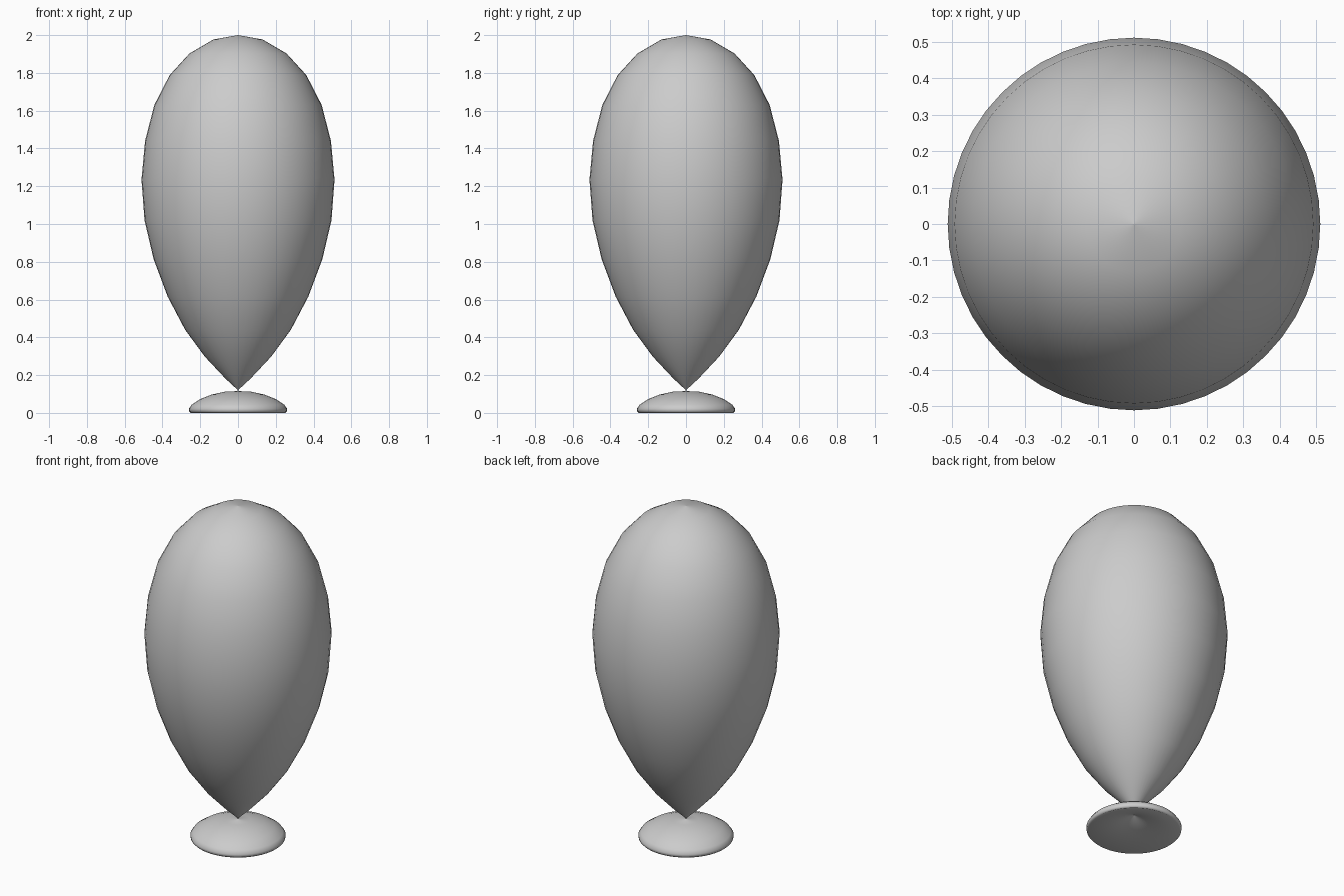
import bpy
import bmesh
from math import cos, sin, tau

SEGMENTS = 48

cube = bpy.data.objects.get("Cube")
if cube:
    bpy.data.objects.remove(cube, do_unlink=True)


def make_material(name, color):
    mat = bpy.data.materials.new(name)
    mat.use_nodes = True
    mat.diffuse_color = color
    mat.node_tree.nodes["Principled BSDF"].inputs["Base Color"].default_value = color
    return mat


def lathe(name, profile, mat):
    """Turn a (radius, height) profile, listed top to bottom, around z."""
    bm = bmesh.new()
    rings = []
    for r, z in profile:
        rings.append([bm.verts.new((r * cos(tau * i / SEGMENTS), r * sin(tau * i / SEGMENTS), z))
                      for i in range(SEGMENTS)])
    for k in range(len(rings) - 1):
        up, low = rings[k], rings[k + 1]
        for i in range(SEGMENTS):
            j = (i + 1) % SEGMENTS
            # Pole points stay separate per segment, for pinched tips
            if profile[k][0] == 0:
                corners = (up[i], low[i], low[j])
            elif profile[k + 1][0] == 0:
                corners = (up[i], low[i], up[j])
            else:
                corners = (up[i], low[i], low[j], up[j])
            bm.faces.new(corners).smooth = True
    mesh = bpy.data.meshes.new(name)
    bm.to_mesh(mesh)
    bm.free()
    mesh.materials.append(mat)
    obj = bpy.data.objects.new(name, mesh)
    bpy.context.collection.objects.link(obj)
    return obj


grey = make_material("plain grey", (0.6, 0.6, 0.6, 1))

# Egg-shaped body tapering to a point
lathe("body", [(0, 2), (0.13, 1.977), (0.257, 1.903), (0.362, 1.788), (0.443, 1.63),
               (0.492, 1.44), (0.511, 1.235), (0.495, 1.02), (0.447, 0.815), (0.372, 0.615),
               (0.28, 0.44), (0.175, 0.297), (0.065, 0.18), (0, 0.12)], grey)

# Domed foot with a hollow conical underside
lathe("foot", [(0, 0.12), (0.01, 0.115), (0.07, 0.112), (0.14, 0.097), (0.2, 0.073),
               (0.245, 0.043), (0.26, 0.022), (0.258, 0.008), (0.25, 0), (0, 0.1)], grey)
